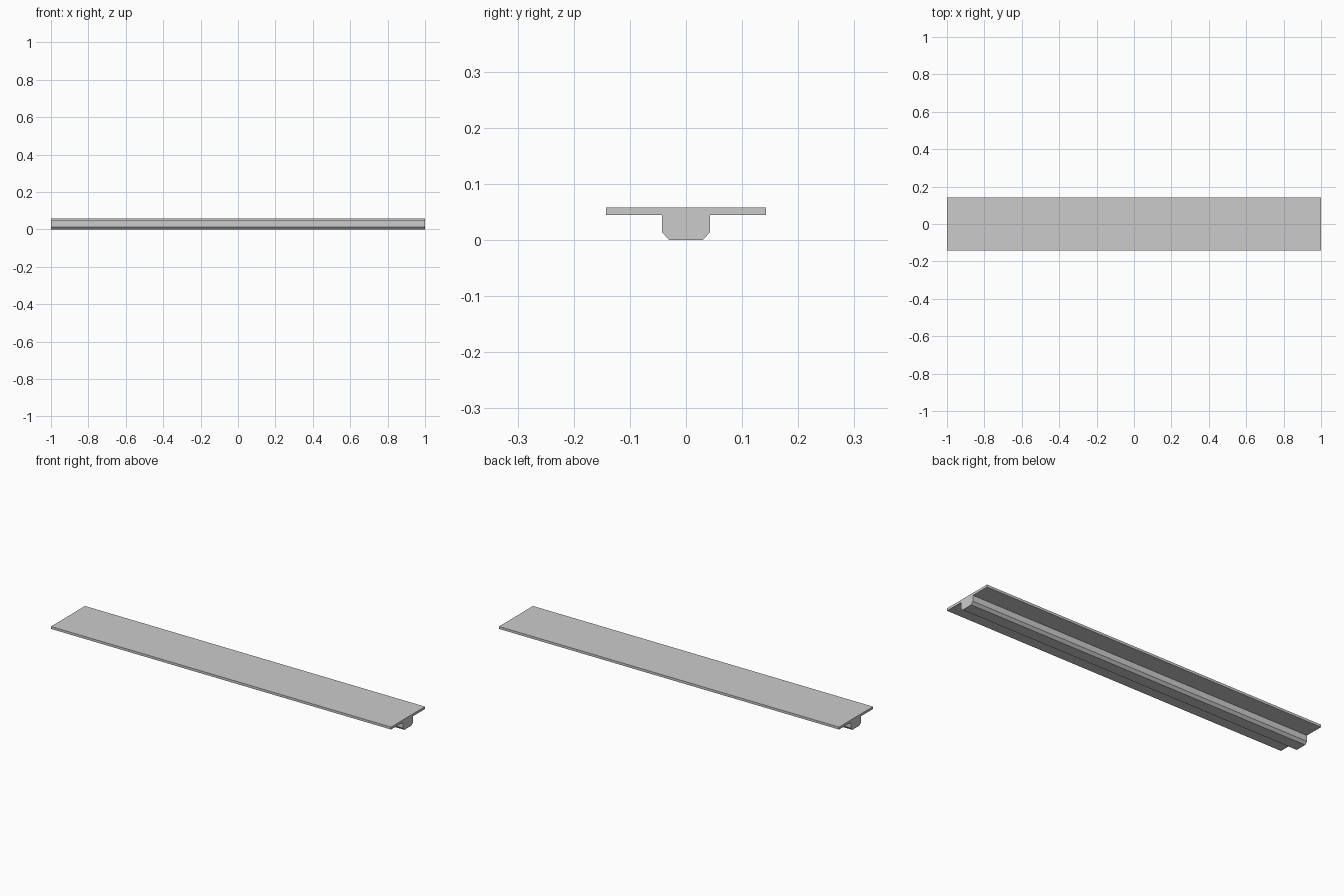
import bpy
import bmesh

cube = bpy.data.objects.get("Cube")
if cube:
    bpy.data.objects.remove(cube, do_unlink=True)

# Plain grey finish
grey = bpy.data.materials.new("plain_grey")
grey.use_nodes = True
color = (0.6, 0.6, 0.6, 1)
grey.diffuse_color = color
grey.node_tree.nodes["Principled BSDF"].inputs["Base Color"].default_value = color

# Half of the T-shaped section as (y, z), from the bottom up
half = [(0.03, 0), (0.0425, 0.0135), (0.0425, 0.0445), (0.1425, 0.0445), (0.1425, 0.0575)]
section = half + [(-y, z) for y, z in reversed(half)]

# Sweep the section along the full length
bm = bmesh.new()
end = bm.faces.new([bm.verts.new((-1, y, z)) for y, z in section])
swept = bmesh.ops.extrude_face_region(bm, geom=[end], use_keep_orig=True)
verts = [v for v in swept["geom"] if isinstance(v, bmesh.types.BMVert)]
bmesh.ops.translate(bm, verts=verts, vec=(2, 0, 0))
bmesh.ops.recalc_face_normals(bm, faces=bm.faces)

mesh = bpy.data.meshes.new("t_section_rail")
bm.to_mesh(mesh)
bm.free()
mesh.materials.append(grey)
rail = bpy.data.objects.new("t_section_rail", mesh)
bpy.context.collection.objects.link(rail)
